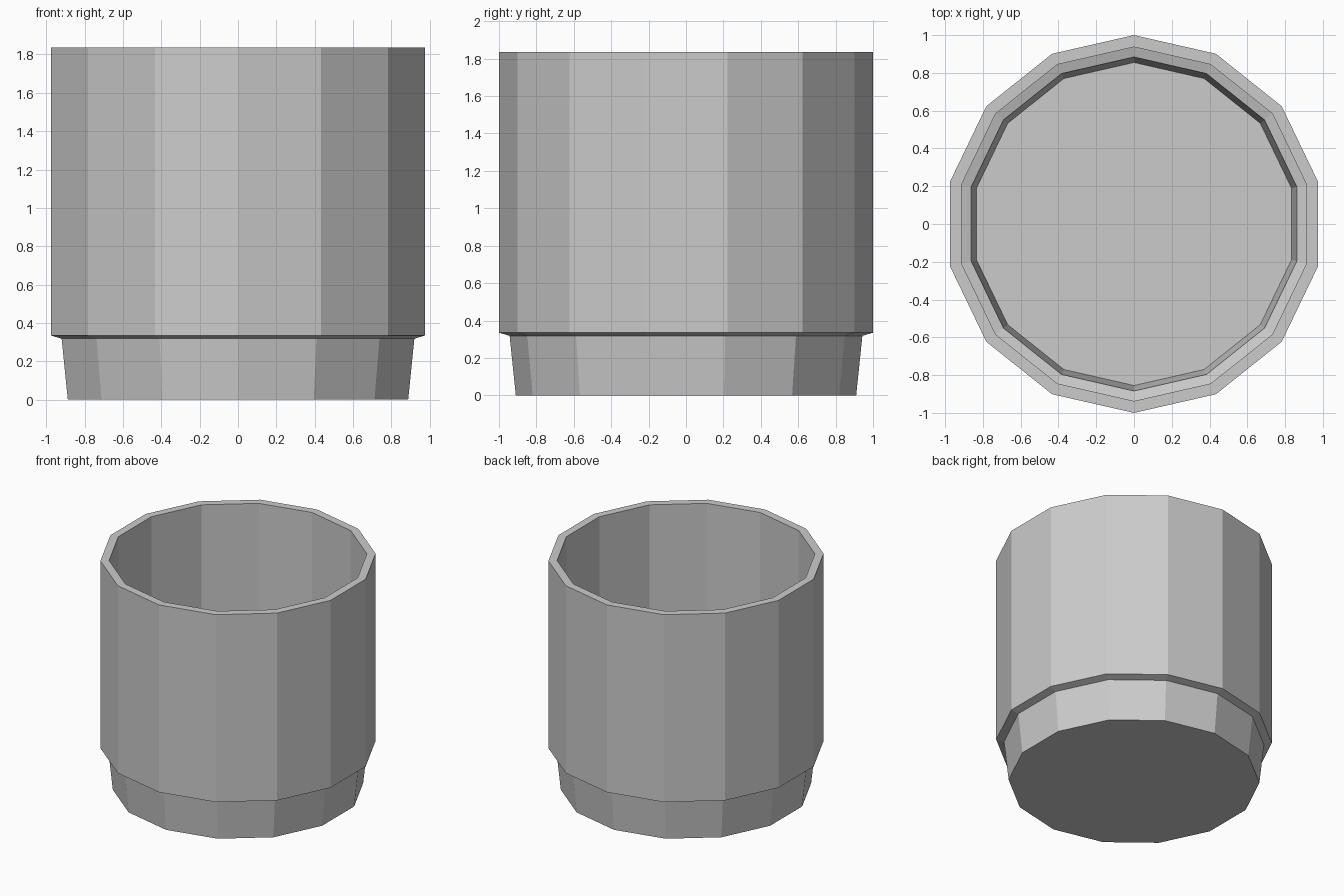
import bpy
import bmesh
from math import sin, cos, pi

if "Cube" in bpy.data.objects:
    bpy.data.objects.remove(bpy.data.objects["Cube"])

SIDES = 14


def lathe(name, profile):
    """Spin a (radius, z) profile into a flat-faced solid, capped at both ends."""
    bm = bmesh.new()
    rings = [[bm.verts.new((r * sin(2 * pi * i / SIDES), r * cos(2 * pi * i / SIDES), z))
              for i in range(SIDES)] for r, z in profile]
    for a, b in zip(rings, rings[1:]):
        for i in range(SIDES):
            j = (i + 1) % SIDES
            bm.faces.new((a[i], a[j], b[j], b[i]))
    bm.faces.new(rings[0])
    bm.faces.new(rings[-1])
    bmesh.ops.recalc_face_normals(bm, faces=bm.faces)
    mesh = bpy.data.meshes.new(name)
    bm.to_mesh(mesh)
    bm.free()
    obj = bpy.data.objects.new(name, mesh)
    bpy.context.collection.objects.link(obj)
    return obj


# Open cup: outside from base to rim, then inside from rim to floor
lathe("cup", [
    (0.91, 0.0), (0.943, 0.318), (1.0, 0.335), (1.0, 1.835),
    (0.937, 1.835), (0.937, 0.383), (0.884, 0.367), (0.855, 0.06),
])
